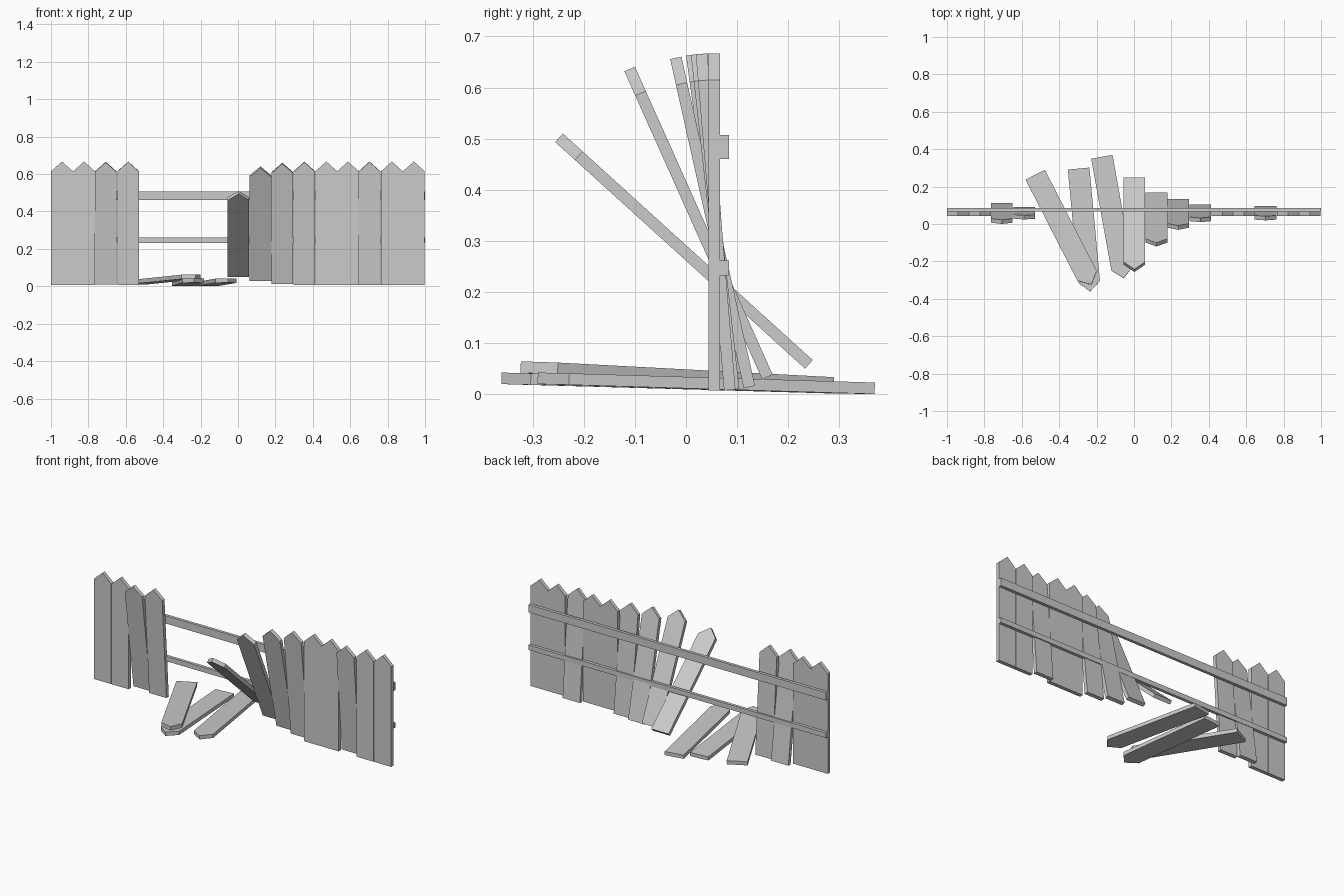
import bpy, math
from mathutils import Vector, Matrix

if "Cube" in bpy.data.objects:
    bpy.data.objects.remove(bpy.data.objects["Cube"])

WIDTH, THICK, LENGTH, POINT = 0.116, 0.0225, 0.66, 0.052


def extrude_profile(name, profile, thick):
    """Solid from an XZ outline, centred in Y."""
    n = len(profile)
    verts = [(x, y, z) for y in (-thick / 2, thick / 2) for x, z in profile]
    faces = [tuple(range(n)), tuple(range(2 * n - 1, n - 1, -1))]
    faces += [(i, i + n, (i + 1) % n + n, (i + 1) % n) for i in range(n)]
    mesh = bpy.data.meshes.new(name)
    mesh.from_pydata(verts, [], faces)
    obj = bpy.data.objects.new(name, mesh)
    bpy.context.collection.objects.link(obj)
    return obj


def plank(name, base, tip):
    """Pointed picket running from base towards tip, its width kept level."""
    w, h = WIDTH / 2, LENGTH - POINT
    obj = extrude_profile(name, [(-w, 0), (w, 0), (w, h), (0, LENGTH), (-w, h)], THICK)
    base = Vector(base)
    d = (Vector(tip) - base).normalized()
    side = d.cross(Vector((0, 0, 1)))
    side = side.normalized() if side.length > 1e-5 else Vector((1, 0, 0))
    rot = Matrix((side, d.cross(side), d)).transposed().to_4x4()
    obj.matrix_world = Matrix.Translation(base) @ rot


# Standing and leaning pickets: x, centre y, centre z, lean in degrees
pickets = [
    (-0.941, 0.055, 0.337, 0), (-0.823, 0.055, 0.337, 0),
    (-0.707, 0.056, 0.337, 7.8), (-0.587, 0.058, 0.337, 3.9),
    (0.002, -0.004, 0.280, 47.8), (0.120, 0.0245, 0.335, 24.1),
    (0.237, 0.052, 0.336, 12.6), (0.355, 0.057, 0.337, 6.3),
    (0.472, 0.055, 0.337, 0), (0.588, 0.055, 0.337, 0),
    (0.703, 0.058, 0.337, 4.8),
    (0.823, 0.055, 0.337, 0), (0.940, 0.055, 0.337, 0),
]
for x, y, z, lean in pickets:
    a = math.radians(lean)
    half = Vector((0, -math.sin(a), math.cos(a))) * LENGTH / 2
    c = Vector((x, y, z))
    plank("leaning_picket" if lean else "picket", c - half, c + half)

# Pickets fallen on the ground in the gap
plank("fallen_picket", (-0.528, 0.263, 0.022), (-0.227, -0.324, 0.053))
plank("fallen_picket", (-0.296, 0.296, 0.0125), (-0.235, -0.360, 0.031))
plank("fallen_picket", (-0.172, 0.359, 0.0115), (-0.055, -0.288, 0.031))

# Back rails
for name, z0, z1 in (("lower_rail", 0.232, 0.262), ("upper_rail", 0.460, 0.507)):
    rail = extrude_profile(name, [(-1, z0), (1, z0), (1, z1), (-1, z1)], 0.018)
    rail.location.y = 0.0755
